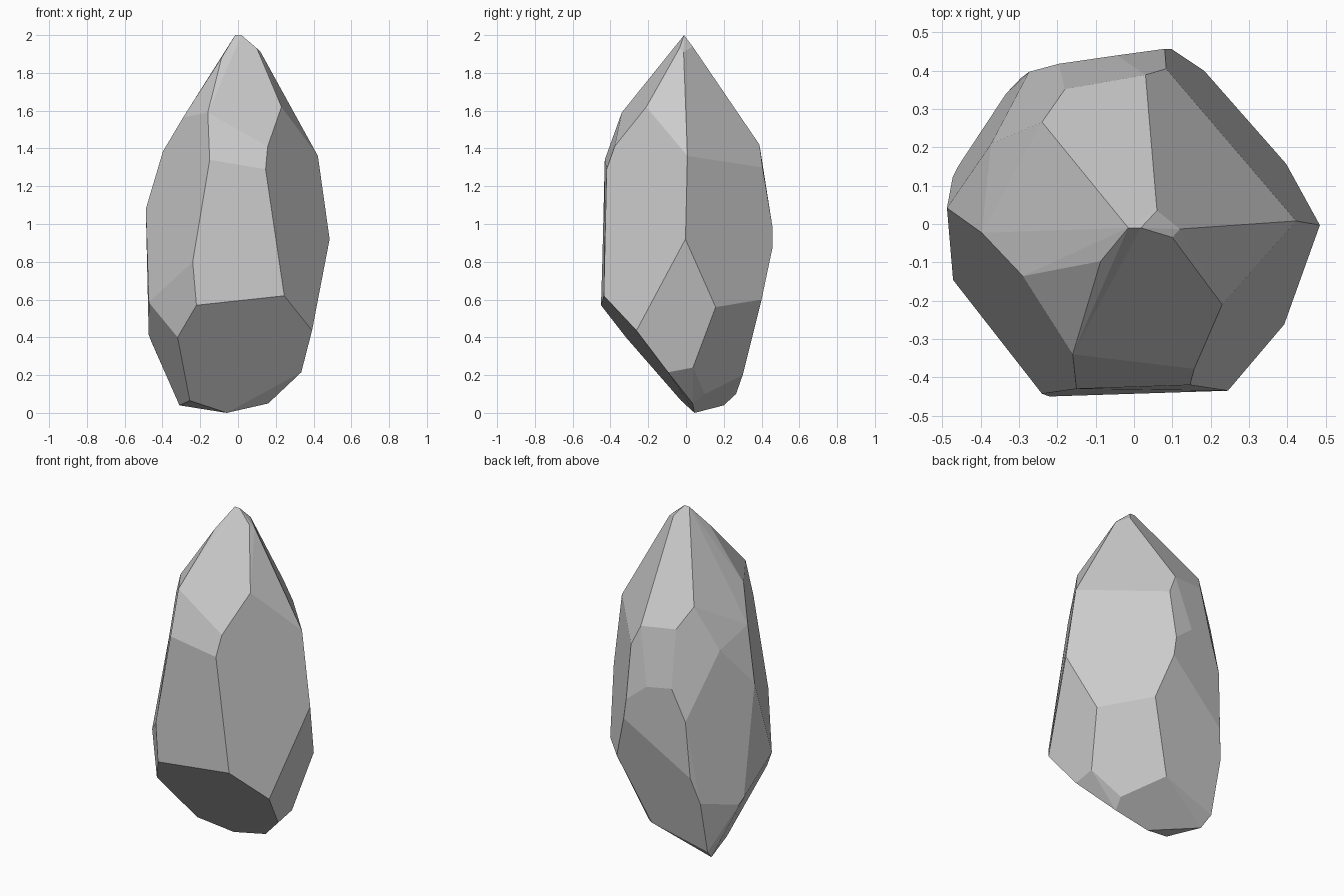
import bpy, bmesh
from math import radians

# Corner points of the faceted stone, grouped from the tip down to the foot
tip = [(-.015, -.01, 2), (.018, -.01, 2), (.1, -.035, 1.93), (.12, -.013, 1.91),
       (.06, .035, 1.94), (-.087, -.097, 1.88)]

shoulder = [(-.16, -.34, 1.59), (.23, -.21, 1.62), (-.29, -.136, 1.565), (-.397, -.023, 1.385),
            (-.24, .266, 1.56), (-.295, .24, 1.465), (-.373, .209, 1.31), (-.18, .352, 1.44),
            (.03, .389, 1.42), (.084, .405, 1.3), (.423, .008, 1.36), (.157, -.378, 1.41),
            (.146, -.42, 1.29), (-.15, -.43, 1.34)]

belt = [(-.488, .042, 1.08), (.08, .457, .99), (.097, .457, .87), (-.044, .44, 1.09),
        (-.196, .418, 1.11), (-.274, .397, .92), (.485, -.003, .92), (-.24, -.443, .8)]

lower = [(-.295, .381, .58), (-.334, .34, .42), (-.46, .149, .38), (-.473, .123, .415),
         (.183, .4, .6), (.397, .157, .56), (.392, -.262, .436), (.245, -.435, .62),
         (-.22, -.45, .57), (-.472, -.146, .585), (-.32, -.318, .4)]

foot = [(.335, -.095, .215), (.335, .037, .24), (.16, .035, .05), (-.06, .045, 0),
        (-.255, -.026, .065), (.178, .1, .1), (.02, .3, .2), (-.33, .265, .1), (-.31, .2, .04)]

# Wrap the points in a convex shell and merge triangles into flat facets
bm = bmesh.new()
for p in tip + shoulder + belt + lower + foot:
    bm.verts.new(p)
res = bmesh.ops.convex_hull(bm, input=bm.verts)
loose = [v for v in bm.verts if not v.link_faces]
bmesh.ops.delete(bm, geom=loose, context='VERTS')
bmesh.ops.dissolve_limit(bm, angle_limit=radians(5), verts=bm.verts, edges=bm.edges)
bmesh.ops.recalc_face_normals(bm, faces=bm.faces)

mesh = bpy.data.meshes.new("faceted_stone")
bm.to_mesh(mesh)
bm.free()
stone = bpy.data.objects.new("faceted_stone", mesh)
bpy.context.collection.objects.link(stone)
